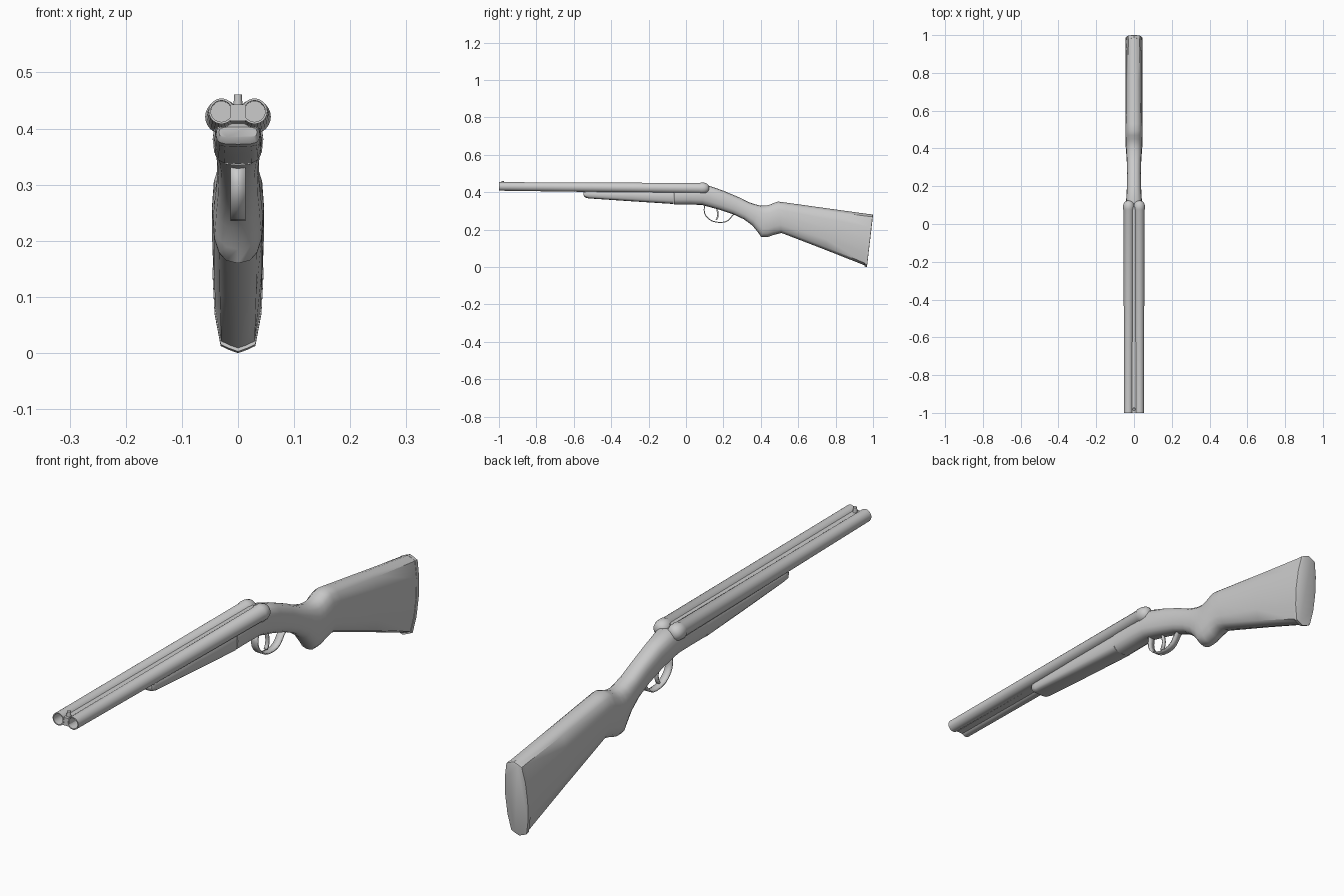
import bpy, bmesh, math

if "Cube" in bpy.data.objects:
    bpy.data.objects.remove(bpy.data.objects["Cube"])


def finish(name, bm, angle=35):
    bmesh.ops.recalc_face_normals(bm, faces=bm.faces)
    me = bpy.data.meshes.new(name)
    bm.to_mesh(me)
    bm.free()
    ob = bpy.data.objects.new(name, me)
    bpy.context.collection.objects.link(ob)
    bpy.ops.object.select_all(action='DESELECT')
    ob.select_set(True)
    bpy.context.view_layer.objects.active = ob
    bpy.ops.object.shade_smooth_by_angle(angle=math.radians(angle))
    return ob


def loft(name, rings, angle=35):
    """Skin closed rings of equal length and cap both ends."""
    bm = bmesh.new()
    vs = [[bm.verts.new(p) for p in r] for r in rings]
    n = len(vs[0])
    for a, b in zip(vs, vs[1:]):
        for i in range(n):
            j = (i + 1) % n
            bm.faces.new((a[i], a[j], b[j], b[i]))
    bm.faces.new(vs[0])
    bm.faces.new(vs[-1])
    return finish(name, bm, angle)


def superellipse(n):
    """Half outline from top to bottom: (width factor, height factor 0..1)."""
    out = []
    for i in range(9):
        a = math.pi * i / 8
        s, c = math.sin(a), math.cos(a)
        out.append((abs(s) ** (2 / n) if 0 < i < 8 else 0,
                    0.5 + 0.5 * math.copysign(abs(c) ** (2 / n), c)))
    return out


ROUND = superellipse(2.6)
BOXY = superellipse(3.5)
BUTT = [(0, 1), (.36, .98), (.68, .955), (.92, .75), (1, .5),
        (.92, .25), (.68, .045), (.36, .02), (0, 0)]


def section(yb, zb, yt, zt, w, prof, prof2=None, k=0):
    """Cross-section spanning bottom point (yb, zb) to top point (yt, zt)."""
    if prof2:
        prof = [(a + (c - a) * k, b + (d - b) * k) for (a, b), (c, d) in zip(prof, prof2)]
    half = [(w * x, yb + (yt - yb) * t, zb + (zt - zb) * t) for x, t in prof]
    return half + [(-x, y, z) for x, y, z in half[-2:0:-1]]


def ribbon(name, pts, half_width, thick):
    """Flat strap following a side-view path."""
    bm = bmesh.new()
    rows = [[bm.verts.new((s * half_width, y, z)) for s in (-1, 1)] for y, z in pts]
    for a, b in zip(rows, rows[1:]):
        bm.faces.new((a[0], a[1], b[1], b[0]))
    ob = finish(name, bm)
    m = ob.modifiers.new("thickness", 'SOLIDIFY')
    m.thickness, m.offset = thick, 0
    return ob


# Two barrels with hollow muzzles and domed breech ends
def barrel_ring(y, r, side):
    t = (y + 1) / 1.1
    cx, cz = side * (.0295 - .0015 * t), .431 - .010 * t
    return [(cx + r * math.cos(2 * math.pi * i / 24), y,
             cz + r * math.sin(2 * math.pi * i / 24)) for i in range(24)]


BARREL = [(-.85, .019), (-1, .019), (-1, .0228), (.075, .028), (.08, .0305),
          (.1, .0295), (.113, .025), (.121, .016), (.124, .006)]
for side, label in ((-1, "left"), (1, "right")):
    loft(f"{label}_barrel", [barrel_ring(y, r, side) for y, r in BARREL])


def box_ring(y, w, z0, z1):
    return [(-w, y, z0), (w, y, z0), (w, y, z1), (-w, y, z1)]


# Rib joining the barrels
loft("barrel_rib", [box_ring(-.998, .013, .414, .443), box_ring(.09, .013, .4, .44)])

# Front sight bead
bm = bmesh.new()
bmesh.ops.create_cone(bm, cap_ends=True, segments=12, radius1=.008, radius2=.007, depth=.02)
bmesh.ops.translate(bm, verts=bm.verts, vec=(0, -.98, .451))
finish("front_sight", bm)

# Wooden forend under the barrels
FOREND = [(-.548, .384, .403, .034), (-.54, .372, .408, .039), (-.52, .367, .41, .040),
          (-.3, .352, .413, .042), (-.066, .337, .415, .043)]
loft("forend", [section(y, b, y, t, w, BOXY) for y, b, t, w in FOREND])

# Receiver flowing into the wrist, pistol grip and stock:
# bottom y, z, top y, z, half width, blend towards the butt outline
BODY = [(-.065, .334, -.065, .425, .045, 0), (.02, .334, .02, .43, .045, 0),
        (.085, .332, .105, .43, .044, 0), (.11, .325, .125, .434, .042, 0),
        (.18, .306, .2, .408, .038, 0), (.25, .283, .28, .374, .037, 0),
        (.31, .255, .34, .345, .038, 0), (.355, .222, .385, .331, .041, 0),
        (.385, .185, .41, .328, .043, 0), (.402, .160, .43, .329, .0445, 0),
        (.435, .160, .45, .334, .0455, .1), (.47, .172, .47, .343, .046, .2),
        (.51, .182, .492, .350, .046, .3), (.55, .167, .53, .345, .046, .4),
        (.75, .090, .76, .313, .046, .7), (.955, .009, .985, .282, .044, 1)]
loft("stock", [section(*r[:5], ROUND, BUTT, r[5]) for r in BODY], 45)

# Butt plate
loft("butt_plate", [section(.954, .003, .984, .283, .0455, BUTT),
                    section(.967, 0, .9985, .281, .0455, BUTT),
                    section(.968, .004, 1, .278, .043, BUTT)])

# Trigger guard and trigger
GUARD = [(.1, .335), (.097, .305), (.099, .288), (.108, .272), (.122, .257), (.14, .246),
         (.162, .240), (.187, .238), (.21, .241), (.226, .249), (.238, .262),
         (.25, .277), (.264, .286), (.285, .288)]
ribbon("trigger_guard", GUARD, .0135, .005)
TRIGGER = [(.164, .325), (.168, .3), (.171, .285), (.17, .270), (.165, .258), (.16, .252)]
ribbon("trigger", TRIGGER, .006, .008)
